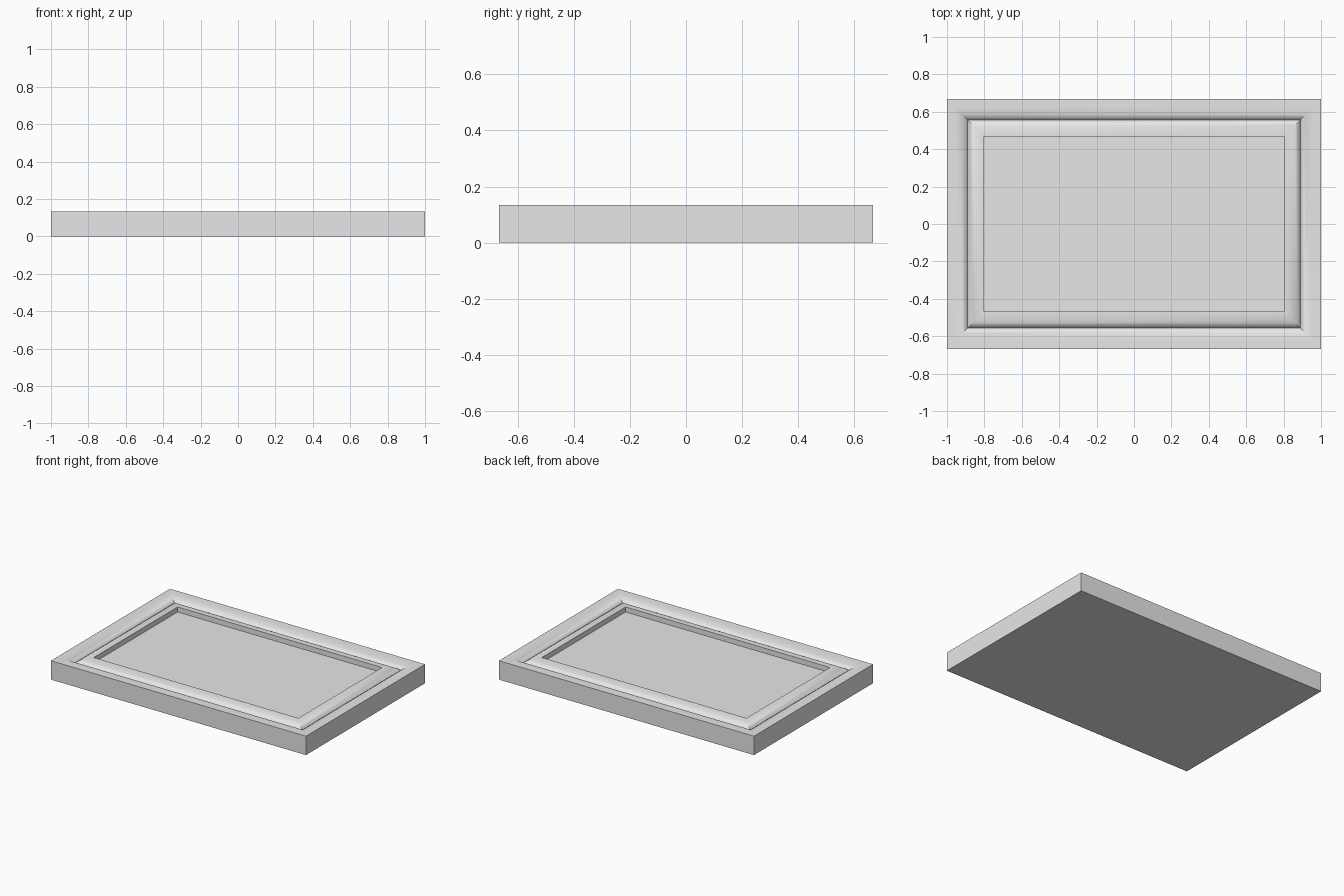
import bpy
import bmesh

# Remove the default cube
cube = bpy.data.objects.get("Cube")
if cube:
    bpy.data.objects.remove(cube, do_unlink=True)

HALF_X, HALF_Y, HEIGHT = 1.0, 0.667, 0.134
FLOOR = 0.098

mat = bpy.data.materials.new("light grey")
mat.use_nodes = True
grey = (0.8, 0.8, 0.8, 1)
mat.diffuse_color = grey
mat.node_tree.nodes["Principled BSDF"].inputs["Base Color"].default_value = grey

# Moulding section: inset from the outer edge, drop below the top
valley = 0.111
outer_round = [(0.0, 0.0), (0.045, 0.0), (0.065, 0.003), (0.083, 0.009),
               (0.098, 0.018), (0.107, 0.026)]
inner_round = [(0.115, 0.026), (0.124, 0.018), (0.14, 0.009),
               (0.16, 0.003), (0.18, 0.0), (0.198, 0.0)]
section = [(0.0, HEIGHT)]
section += outer_round + [(valley, 0.032)] + inner_round
section += [(0.198, HEIGHT - FLOOR)]

bm = bmesh.new()


def ring(inset, z):
    """One rectangular loop of the moulding."""
    x, y = HALF_X - inset, HALF_Y - inset
    return [bm.verts.new((sx * x, sy * y, z))
            for sx, sy in ((-1, -1), (1, -1), (1, 1), (-1, 1))]


# Sweep the section around the rectangle with mitred corners
rings = [ring(inset, HEIGHT - drop) for inset, drop in section]
for lower, upper in zip(rings, rings[1:]):
    for i in range(4):
        j = (i + 1) % 4
        bm.faces.new((lower[i], lower[j], upper[j], upper[i]))

# Flat underside and recessed panel
bm.faces.new(rings[0][::-1])
bm.faces.new(rings[-1])
bm.normal_update()

mesh = bpy.data.meshes.new("framed_panel")
bm.to_mesh(mesh)
bm.free()
mesh.materials.append(mat)
panel = bpy.data.objects.new("framed_panel", mesh)
bpy.context.collection.objects.link(panel)

# Smooth the moulding, keep the valley and box edges crisp
bpy.ops.object.select_all(action='DESELECT')
panel.select_set(True)
bpy.context.view_layer.objects.active = panel
bpy.ops.object.shade_smooth_by_angle(angle=0.7)
